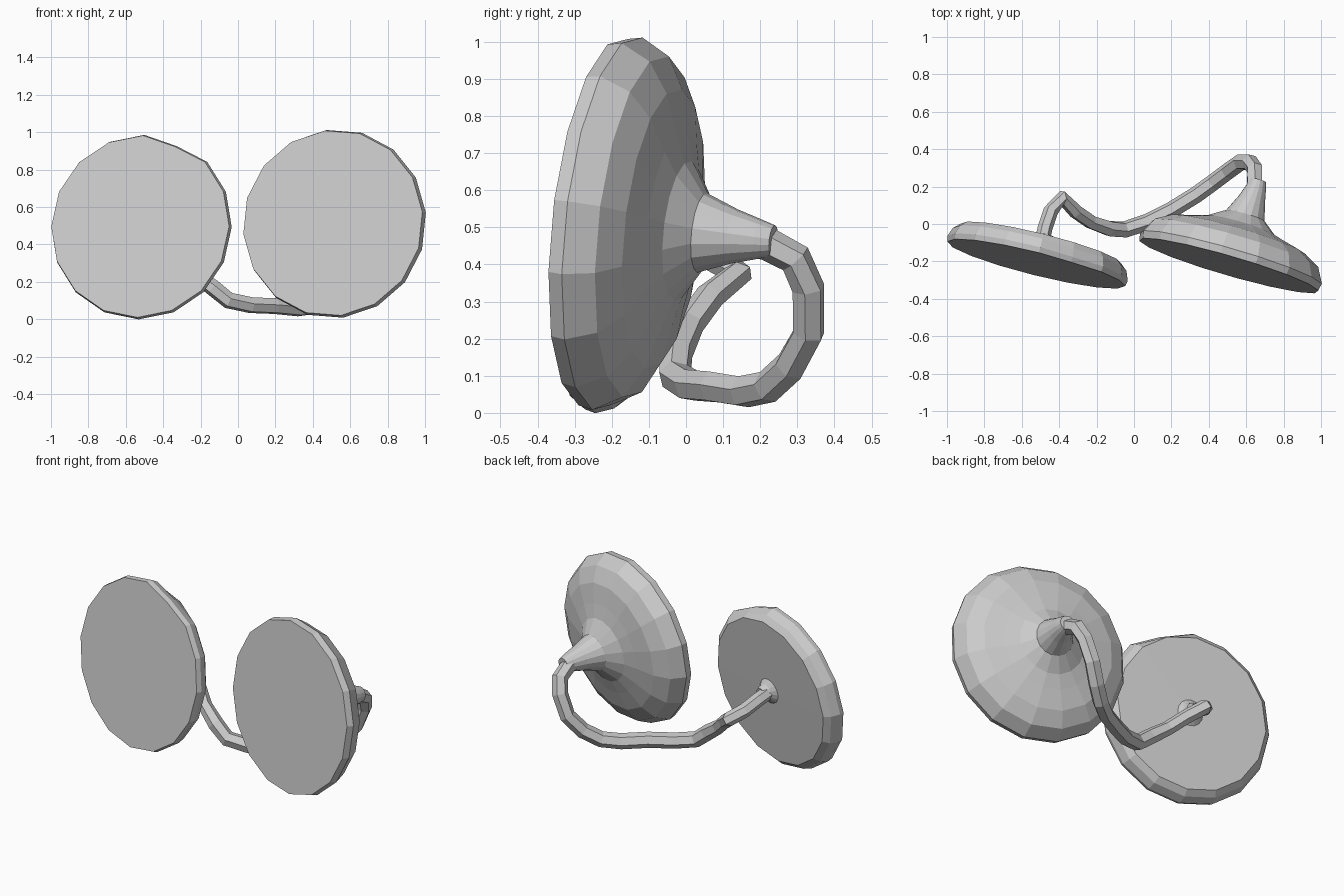
import bpy, bmesh, math
from mathutils import Vector

if "Cube" in bpy.data.objects:
    bpy.data.objects.remove(bpy.data.objects["Cube"])


def finish(name, bm, rings):
    """Bridge the rings, cap both ends and add the object."""
    n = len(rings[0])
    for r0, r1 in zip(rings, rings[1:]):
        for i in range(n):
            j = (i + 1) % n
            bm.faces.new((r0[i], r0[j], r1[j], r1[i]))
    bm.faces.new(rings[0])
    bm.faces.new(rings[-1])
    bmesh.ops.recalc_face_normals(bm, faces=bm.faces)
    me = bpy.data.meshes.new(name)
    bm.to_mesh(me)
    bm.free()
    bpy.context.collection.objects.link(bpy.data.objects.new(name, me))


def circle(bm, center, u, v, radius, sides, turn=0.0):
    angles = [2 * math.pi * i / sides + turn for i in range(sides)]
    return [bm.verts.new(center + (u * math.cos(t) + v * math.sin(t)) * radius) for t in angles]


def lathe(name, center, back_axis, profile, sides, turn, nick=None):
    """Turn (depth, radius, sideways shift) rings around the backward axis."""
    a = Vector(back_axis).normalized()
    up = (Vector((0, 0, 1)) - a * a.z).normalized()
    side = a.cross(up)
    c = Vector(center)
    bm = bmesh.new()
    rings = [circle(bm, c + a * d + Vector((s, 0, 0)), side, up, r, sides, turn)
             for d, r, s in profile]
    # small worn nick in the rim
    if nick:
        for v in bm.verts:
            if (v.co - Vector(nick)).length < 0.10:
                v.co += (c - v.co) * 0.05
    finish(name, bm, rings)


# domed plate whose back flares into the stem
lathe("domed_plate", (0.507, -0.223, 0.514), (0.29, 1, -0.11),
      [(0, 0.50, 0), (0.04, 0.508, 0), (0.12, 0.465, 0), (0.17, 0.38, 0),
       (0.20, 0.27, 0), (0.225, 0.19, 0), (0.28, 0.108, 0.01), (0.37, 0.074, 0.02),
       (0.44, 0.054, 0.025), (0.48, 0.042, 0.025)], 16, 0.12)

# flat plate with a small raised socket on the back
lathe("flat_plate", (-0.523, -0.213, 0.496), (0.25, 1, -0.13),
      [(0, 0.49, 0), (0.03, 0.497, 0), (0.08, 0.478, 0), (0.11, 0.445, 0),
       (0.11, 0.075, 0.01), (0.13, 0.05, 0.015), (0.16, 0.035, 0.02)], 16, 0.0,
      nick=(-0.26, -0.2, 0.92))

# looping tube that joins the two plates
path = [(0.63, 0.14, 0.475), (0.645, 0.22, 0.455), (0.645, 0.295, 0.415),
        (0.62, 0.33, 0.335), (0.57, 0.33, 0.215), (0.50, 0.28, 0.125),
        (0.42, 0.22, 0.07), (0.33, 0.155, 0.057), (0.20, 0.075, 0.07),
        (0.07, 0.01, 0.075), (-0.05, -0.03, 0.10), (-0.13, -0.025, 0.165),
        (-0.23, 0.01, 0.24), (-0.31, 0.065, 0.315), (-0.385, 0.14, 0.375),
        (-0.445, 0.07, 0.42), (-0.475, -0.02, 0.46), (-0.495, -0.11, 0.485)]
pts = [Vector(p) for p in path]
bm = bmesh.new()
rings = []
normal = Vector((0, 0, 1))
for k, p in enumerate(pts):
    t = (pts[min(k + 1, len(pts) - 1)] - pts[max(k - 1, 0)]).normalized()
    normal = (normal - t * normal.dot(t)).normalized()
    rings.append(circle(bm, p, normal, t.cross(normal), 0.045 if k < 12 else 0.04, 6))
finish("connecting_tube", bm, rings)
